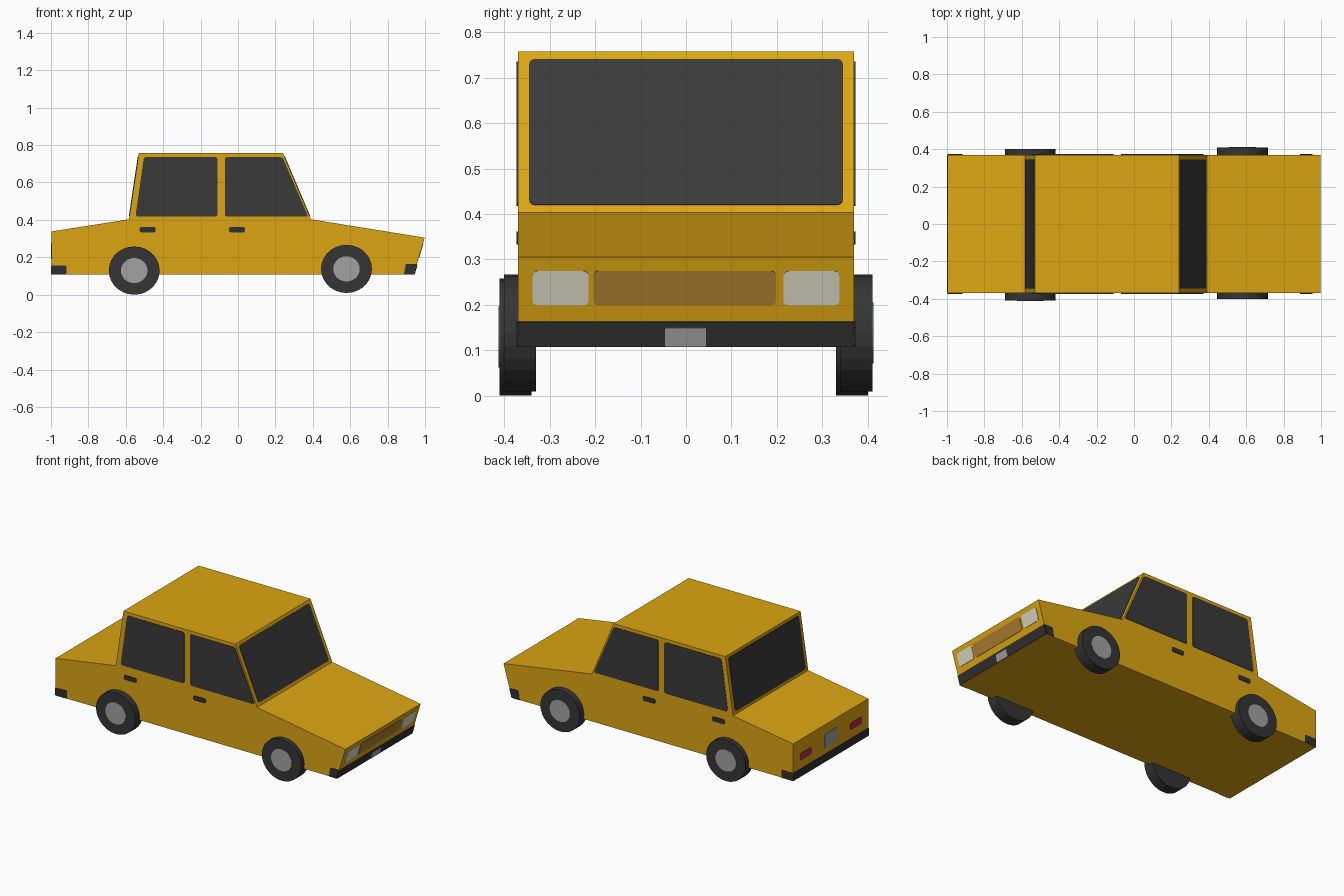
import bpy, bmesh, math
from mathutils import Vector, Matrix

if "Cube" in bpy.data.objects:
    bpy.data.objects.remove(bpy.data.objects["Cube"])


def material(name, rgb):
    m = bpy.data.materials.new(name)
    m.diffuse_color = (*rgb, 1)
    m.use_nodes = True
    m.node_tree.nodes["Principled BSDF"].inputs["Base Color"].default_value = m.diffuse_color
    return m


YELLOW = material("yellow paint", (0.72, 0.38, 0.006))
GLASS = material("dark glass", (0.042, 0.042, 0.042))
RUBBER = material("tyre rubber", (0.036, 0.036, 0.036))
BUMPER = material("black trim", (0.03, 0.03, 0.031))
METAL = material("grey metal", (0.36, 0.36, 0.36))
LAMP = material("headlight", (0.70, 0.68, 0.55))
GRILLE = material("brown grille", (0.42, 0.21, 0.03))
RED = material("tail red", (0.48, 0.025, 0.06))


def finish(bm, name, mat):
    bmesh.ops.recalc_face_normals(bm, faces=bm.faces)
    me = bpy.data.meshes.new(name)
    bm.to_mesh(me)
    bm.free()
    me.materials.append(mat)
    ob = bpy.data.objects.new(name, me)
    bpy.context.collection.objects.link(ob)
    return ob


def prism(name, pts, offset, mat, rounding=0):
    """Flat outline with optional rounded corners, extruded by offset."""
    bm = bmesh.new()
    bm.faces.new([bm.verts.new(p) for p in pts])
    if rounding:
        bmesh.ops.bevel(bm, geom=bm.verts[:], offset=rounding, segments=3,
                        profile=0.5, affect='VERTICES')
    r = bmesh.ops.extrude_face_region(bm, geom=bm.faces[:])
    vs = [g for g in r["geom"] if isinstance(g, bmesh.types.BMVert)]
    bmesh.ops.translate(bm, verts=vs, vec=Vector(offset))
    return finish(bm, name, mat)


W = 0.37       # half width of the body
T = 0.003      # thickness of surface plates

# Body shell from the side profile
BODY = [(-0.997, 0.108), (0.94, 0.108), (0.998, 0.305), (0.39, 0.403),
        (0.24, 0.757), (-0.53, 0.757), (-0.583, 0.403), (-0.997, 0.338)]
prism("body", [(x, -W, z) for x, z in BODY], (0, 2 * W, 0), YELLOW)


def side_plates(name, pts, mat, rounding):
    for s, side in ((-1, "right"), (1, "left")):
        prism(f"{side}_{name}", [(x, s * W, z) for x, z in pts], (0, s * T, 0), mat, rounding)


def end_plate(name, line, y0, y1, z0, z1, mat, rounding=0, t=T):
    """Rectangle lying on the sloped end surface that runs along line in x-z."""
    (xa, za), (xb, zb) = line
    def x(z):
        return xa + (xb - xa) * (z - za) / (zb - za)
    n = Vector((zb - za, 0, xa - xb)).normalized()
    if (xa + xb) < 0:
        n = -n
    pts = [(x(z), y, z) for y, z in ((y0, z0), (y1, z0), (y1, z1), (y0, z1))]
    prism(name, pts, n * t, mat, rounding)


# Side windows, door handles and bumper ends
side_plates("rear_window", [(-0.548, 0.418), (-0.11, 0.418), (-0.11, 0.736), (-0.503, 0.736)], GLASS, 0.012)
side_plates("front_window", [(-0.07, 0.418), (0.375, 0.418), (0.238, 0.736), (-0.07, 0.736)], GLASS, 0.012)
for label, hx in (("rear", -0.483), ("front", -0.005)):
    side_plates(f"{label}_door_handle", [(hx - 0.043, 0.333), (hx + 0.043, 0.333),
                                         (hx + 0.043, 0.362), (hx - 0.043, 0.362)], BUMPER, 0.01)
side_plates("rear_bumper_end", [(-0.997, 0.108), (-0.918, 0.108), (-0.918, 0.156), (-0.997, 0.156)], BUMPER, 0.006)
side_plates("front_bumper_end", [(0.887, 0.108), (0.94, 0.108), (0.956, 0.164), (0.897, 0.164)], BUMPER, 0.006)

# Windscreen and rear window
end_plate("windscreen", (BODY[3], BODY[4]), -0.345, 0.345, 0.42, 0.74, GLASS, 0.012)
end_plate("back_window", (BODY[6], BODY[5]), -0.345, 0.345, 0.42, 0.74, GLASS, 0.012)

# Nose details
NOSE = (BODY[1], BODY[2])
end_plate("front_bumper", NOSE, -W, W, 0.108, 0.163, BUMPER)
end_plate("front_plate", NOSE, -0.046, 0.044, 0.109, 0.151, METAL, 0.004, 0.005)
end_plate("grille", NOSE, -0.203, 0.198, 0.20, 0.275, GRILLE, 0.01)
for s, side in ((-1, "right"), (1, "left")):
    y0, y1 = sorted((s * 0.214, s * 0.338))
    end_plate(f"{side}_headlight", NOSE, y0, y1, 0.20, 0.275, LAMP, 0.012)

# Tail details
TAIL = (BODY[0], BODY[7])
end_plate("rear_bumper", TAIL, -W, W, 0.108, 0.156, BUMPER)
end_plate("rear_plate", TAIL, -0.062, 0.062, 0.192, 0.28, METAL, 0.006)
for s, side in ((-1, "right"), (1, "left")):
    y0, y1 = sorted((s * 0.19, s * 0.305))
    end_plate(f"{side}_tail_light", TAIL, y0, y1, 0.208, 0.252, RED, 0.014)


def disc(name, x, y0, y1, z, r, mat):
    bm = bmesh.new()
    m = (Matrix.Translation((x, (y0 + y1) / 2, z)) @ Matrix.Diagonal((1, 1, 0.947, 1))
         @ Matrix.Rotation(math.pi / 2, 4, 'X'))
    bmesh.ops.create_cone(bm, cap_ends=True, segments=28, radius1=r, radius2=r,
                          depth=abs(y1 - y0), matrix=m)
    finish(bm, name, mat)


# Wheels with hub caps: x, z, and outer y on each side
for end, x, z, outer in (("rear", -0.555, 0.129, (-0.41, 0.40)), ("front", 0.58, 0.138, (-0.40, 0.41))):
    for y, side in zip(outer, ("right", "left")):
        s = math.copysign(1, y)
        disc(f"{end}_{side}_tyre", x, y - s * 0.07, y, z, 0.136, RUBBER)
        disc(f"{end}_{side}_hub", x, y - s * 0.01, y + s * 0.002, z, 0.071, METAL)
